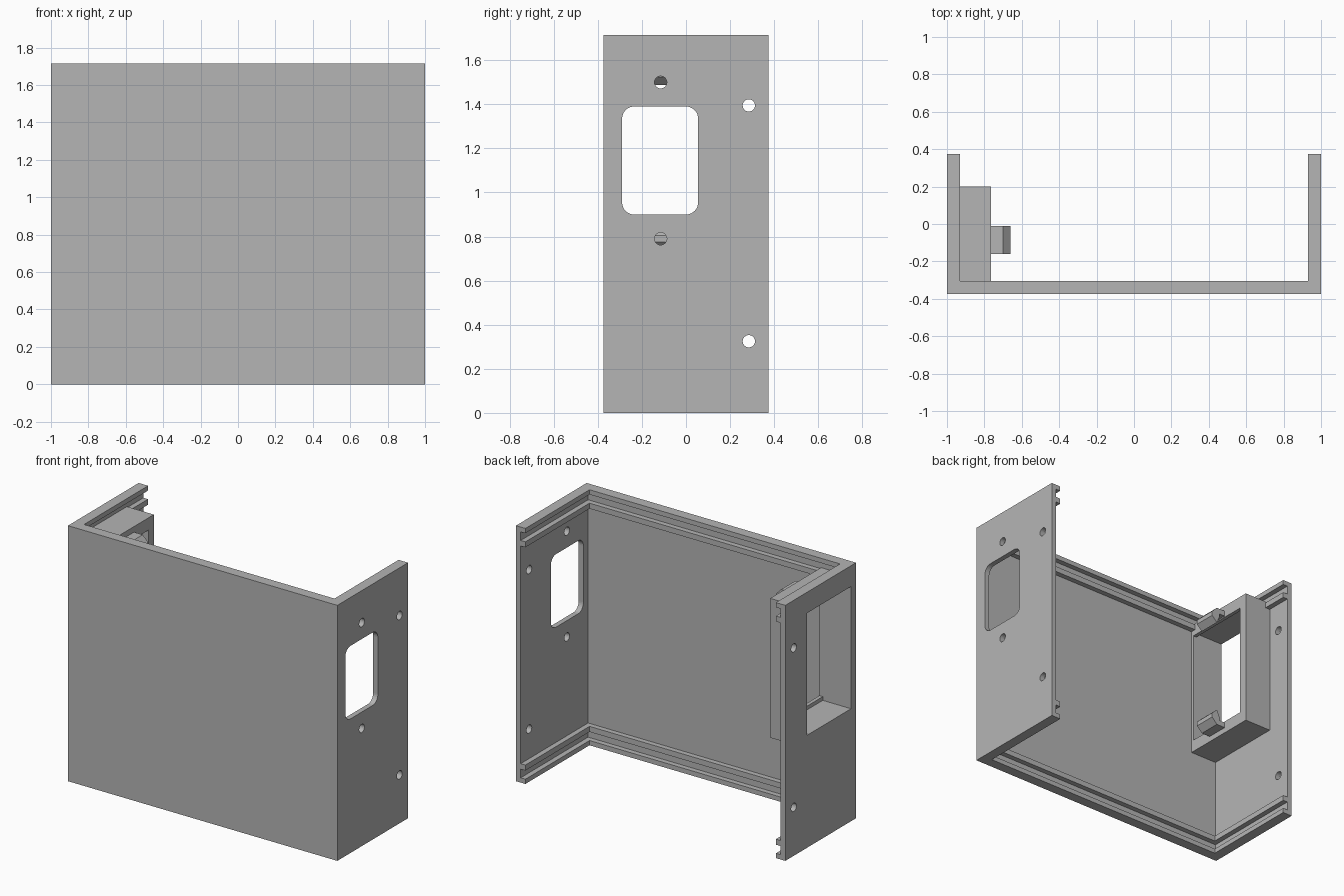
import bpy
import bmesh
import math
from mathutils import Matrix, Vector

default = bpy.data.objects.get("Cube")
if default:
    bpy.data.objects.remove(default, do_unlink=True)

grey = bpy.data.materials.new("plain grey")
grey.use_nodes = True
COLOUR = (0.46, 0.46, 0.46, 1)
grey.diffuse_color = COLOUR
grey.node_tree.nodes["Principled BSDF"].inputs["Base Color"].default_value = COLOUR

H, D, WALL, SKIN = 1.715, 0.375, 0.07, 0.035
MID = 1.165                       # height of the socket centre


def finish(name, bm):
    bmesh.ops.recalc_face_normals(bm, faces=bm.faces[:])
    mesh = bpy.data.meshes.new(name)
    bm.to_mesh(mesh)
    bm.free()
    mesh.materials.append(grey)
    ob = bpy.data.objects.new(name, mesh)
    bpy.context.collection.objects.link(ob)
    return ob


def block(name, x, y, z):
    bm = bmesh.new()
    lo, hi = Vector((x[0], y[0], z[0])), Vector((x[1], y[1], z[1]))
    matrix = Matrix.Translation((lo + hi) / 2) @ Matrix.Diagonal((*(hi - lo), 1))
    bmesh.ops.create_cube(bm, size=1, matrix=matrix)
    return finish(name, bm)


def prism(name, points, offset):
    """Extrude a closed outline of 3D points along an offset."""
    bm = bmesh.new()
    face = bm.faces.new([bm.verts.new(p) for p in points])
    new = bmesh.ops.extrude_face_region(bm, geom=[face])["geom"]
    bmesh.ops.translate(bm, vec=offset, verts=[v for v in new if isinstance(v, bmesh.types.BMVert)])
    return finish(name, bm)


def arc(y, z, r, start, sweep, n):
    return [(y + r * math.cos(start + sweep * i / n), z + r * math.sin(start + sweep * i / n))
            for i in range(n + 1)]


def combine(target, tool, operation="DIFFERENCE"):
    mod = target.modifiers.new("cut", "BOOLEAN")
    mod.operation, mod.solver, mod.object = operation, "EXACT", tool
    bpy.context.view_layer.update()
    result = bpy.data.meshes.new_from_object(target.evaluated_get(bpy.context.evaluated_depsgraph_get()))
    target.modifiers.clear()
    target.data = result
    bpy.data.objects.remove(tool, do_unlink=True)


# U-shaped enclosure, open at the back, top and bottom
shell = block("enclosure_shell", (-1, 1), (-D, D), (0, H))
inner = 1 - WALL
combine(shell, block("cavity", (-inner, inner), (WALL - D, 1), (-1, 3)))

# Slots above and below, and the recess that leaves a pair of rails at each end
skin_x = 1 - SKIN
for z in ((0.032, 0.09), (0.127, H - 0.127), (H - 0.09, H - 0.032)):
    combine(shell, block("recess", (-skin_x, skin_x), (SKIN - D, 1), z))

# Socket housing on the right wall, with a lip at its inner end
combine(shell, block("housing", (-0.985, -0.765), (-0.355, 0.2), (MID - 0.4675, MID + 0.4675)), "UNION")
for x_end, half in ((-0.79, 0.41), (-0.7, 0.385)):
    combine(shell, block("tunnel", (-1.1, x_end), (-0.322, 0.143), (MID - half, MID + half)))

# Rounded window in the left wall
window = []
for i, (y, z) in enumerate(((0.0, 1.335), (-0.235, 1.335), (-0.235, 0.955), (0.0, 0.955))):
    window += arc(y, z, 0.055, i * math.pi / 2, math.pi / 2, 8)
combine(shell, prism("window", [(0.85, y, z) for y, z in window], (0.3, 0, 0)))

# Screw holes: two beside the window, two through both walls
for y, z, x0 in ((-0.115, 1.5, 0.8), (-0.115, 0.79, 0.8), (0.285, 1.395, -1.1), (0.285, 0.325, -1.1)):
    ring = arc(y, z, 0.028, 0, math.tau, 24)[:-1]
    combine(shell, prism("hole", [(x0, a, b) for a, b in ring], (1.1 - x0, 0, 0)))

# Snap hooks at the top and bottom of the housing opening
profile = [(-0.77, 0.735), (-0.70, 0.735), (-0.66, 0.775), (-0.66, 0.805),
           (-0.70, 0.843), (-0.72, 0.80), (-0.72, 0.772), (-0.77, 0.772)]
for name, flip in (("lower_hook", 1), ("upper_hook", -1)):
    prism(name, [(x, -0.16, MID + flip * (z - MID)) for x, z in profile], (0, 0.15, 0))
